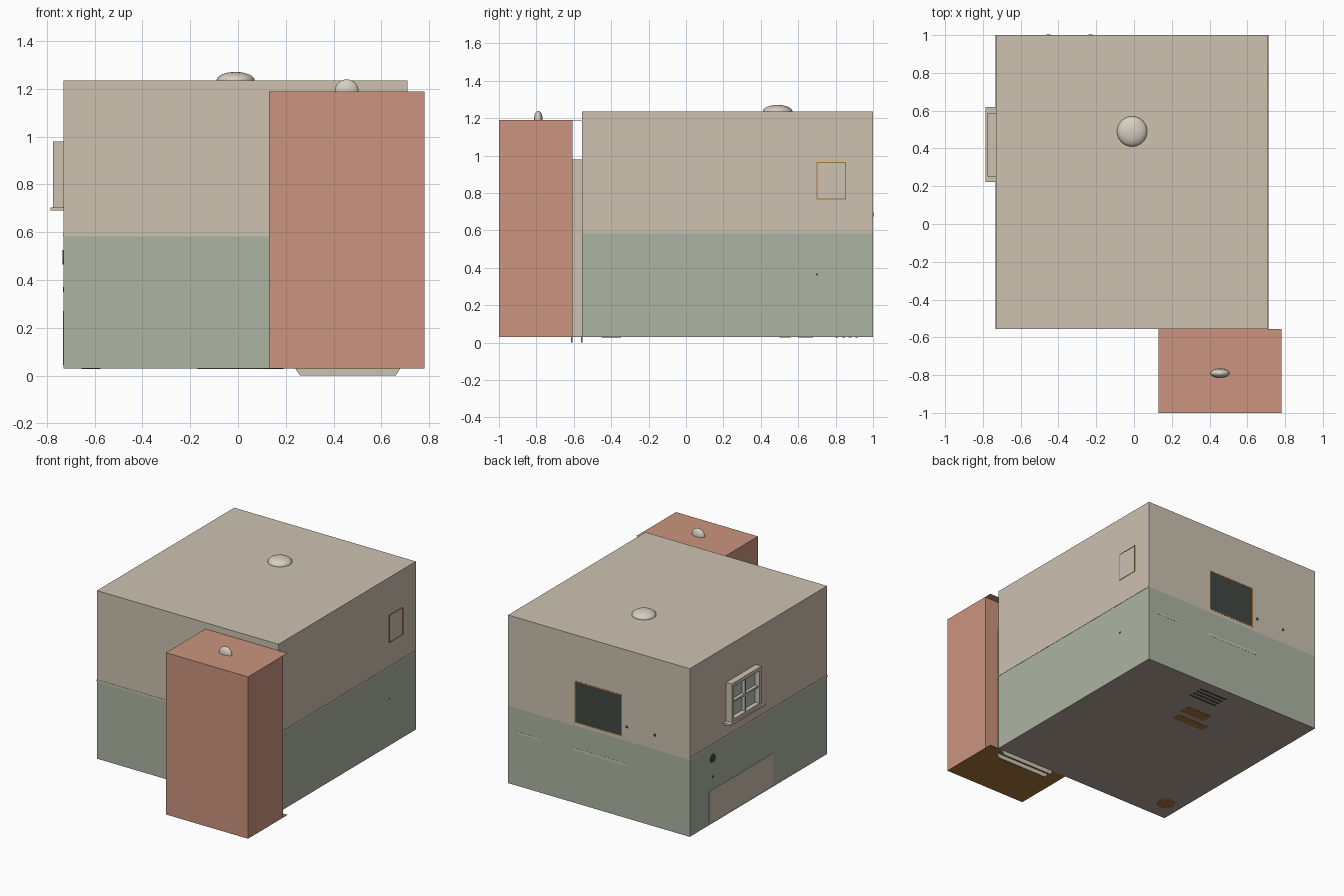
import bpy, bmesh, math
from mathutils import Matrix

if "Cube" in bpy.data.objects:
    bpy.data.objects.remove(bpy.data.objects["Cube"])


def mat(name, r, g, b):
    lin = [((c / 255 + 0.055) / 1.055) ** 2.4 for c in (r, g, b)]
    m = bpy.data.materials.new(name)
    m.diffuse_color = (*lin, 1)
    m.use_nodes = True
    m.node_tree.nodes["Principled BSDF"].inputs["Base Color"].default_value = m.diffuse_color
    return m


BEIGE = mat("beige", 205, 194, 177)
GREEN = mat("sage_green", 172, 181, 162)
RED = mat("terracotta", 203, 148, 126)
FLOOR = mat("grey_floor", 176, 163, 151)
BROWN = mat("wood_brown", 166, 117, 60)
DARK = mat("charcoal", 66, 72, 68)
GLASS = mat("window_glass", 180, 192, 184)
CREAM = mat("lamp_cream", 214, 206, 192)


def finish(name, bm, mats):
    me = bpy.data.meshes.new(name)
    bm.to_mesh(me)
    bm.free()
    for m in mats:
        me.materials.append(m)
    ob = bpy.data.objects.new(name, me)
    bpy.context.collection.objects.link(ob)
    return ob


def box(name, x, y, z, *mats, open_top=False, open_bottom=False):
    """Box from ranges; a second material goes on the underside."""
    bm = bmesh.new()
    size = [b - a for a, b in (x, y, z)]
    mid = [(a + b) / 2 for a, b in (x, y, z)]
    bmesh.ops.create_cube(bm, size=1, matrix=Matrix.Translation(mid) @ Matrix.Diagonal((*size, 1)))
    bm.normal_update()
    for f in list(bm.faces):
        if f.normal.z < -0.5 and len(mats) > 1:
            f.material_index = 1
        if (f.normal.z > 0.5 and open_top) or (f.normal.z < -0.5 and open_bottom):
            bm.faces.remove(f)
    return finish(name, bm, mats)


def dome(name, loc, radii, m):
    bm = bmesh.new()
    bmesh.ops.create_uvsphere(bm, u_segments=32, v_segments=16, radius=1,
                              matrix=Matrix.Translation(loc) @ Matrix.Diagonal((*radii, 1)))
    for f in bm.faces:
        f.smooth = True
    return finish(name, bm, [m])


def disc(name, loc, r, axis, m, depth=0.008):
    bm = bmesh.new()
    rot = Matrix.Rotation(math.pi / 2, 4, 'Y' if axis == 'X' else 'X')
    bmesh.ops.create_cone(bm, cap_ends=True, segments=20, radius1=r, radius2=r, depth=depth,
                          matrix=Matrix.Translation(loc) @ rot)
    return finish(name, bm, [m])


X0, X1, Y0, Y1 = -0.73, 0.71, -0.555, 1.0

# Main room: green lower walls, beige upper walls and ceiling, rail between
box("lower_walls", (X0, X1), (Y0, Y1), (0.03, 0.583), GREEN, FLOOR, open_top=True)
box("upper_walls", (X0, X1), (Y0, Y1), (0.583, 1.235), BEIGE, open_bottom=True)
e = 0.002
box("wall_rail", (X0 - e, X1 + e), (Y0 - e, Y1 - 0.0005), (0.583, 0.597), BEIGE)

# Small side room, with floor and ceiling sheets that reach the main room
box("side_room_walls", (0.13, 0.78), (-1, -0.607), (0.031, 1.189), RED, open_top=True, open_bottom=True)
box("side_room_ceiling", (0.13, 0.78), (-1, Y0), (1.188, 1.19), RED)
box("side_room_floor", (0.13, 0.78), (-1, Y0), (0.03, 0.032), BROWN)

# Doorway between the rooms, with sloped threshold strips under it
box("door_frame", (0.25, 0.67), (-0.607, Y0), (0.032, 0.98), BEIGE)
for i, y in enumerate((-0.61, -0.558)):
    ob = box(f"threshold_{i + 1}", (0.24, 0.68), (y - 0.004, y + 0.004), (0.0, 0.03), BEIGE)
    for v in ob.data.vertices:
        if v.co.z < 0.01:
            v.co.x += 0.02 if v.co.x < 0.4 else -0.02

# Ceiling lamps poking through the roofs
dome("main_lamp", (-0.01, 0.49, 1.235), (0.08, 0.08, 0.036), CREAM)
disc_rim = box("lamp_rim", (-0.05, 0.03), (0.45, 0.53), (1.235, 1.238), BROWN)
dome("side_lamp", (0.455, -0.79, 1.19), (0.05, 0.024, 0.05), CREAM)

# Left window: glass, frame, crossbars, sill
wx = (-0.775, X0)
box("window_glass", (-0.742, X0), (0.26, 0.58), (0.70, 0.97), GLASS)
for i, y in enumerate((0.252, 0.563)):
    box(f"window_side_{i + 1}", wx, (y, y + 0.025), (0.70, 0.98), BEIGE)
box("window_head", wx, (0.252, 0.588), (0.955, 0.98), BEIGE)
box("window_foot", wx, (0.252, 0.588), (0.70, 0.722), BEIGE)
box("window_mullion", (-0.765, X0), (0.413, 0.427), (0.71, 0.97), BEIGE)
box("window_transom", (-0.765, X0), (0.26, 0.58), (0.832, 0.846), BEIGE)
box("window_sill", (-0.785, X0), (0.222, 0.62), (0.69, 0.703), BEIGE)

# Left wall: headboard panel, round dial and small knob
box("headboard_panel", (X0 - e, X0), (0.06, 0.78), (0.045, 0.27), BEIGE)
disc("wall_dial", (X0, 0.74, 0.495), 0.03, 'X', DARK)
disc("left_knob", (X0, 0.74, 0.36), 0.01, 'X', DARK, 0.004)
disc("right_knob", (X1, 0.70, 0.365), 0.006, 'X', DARK, 0.004)


def outline(name, axis, c, u, z, w, m):
    """Thin rectangular outline on a wall facing x or y."""
    parts = [(u, (z[0], z[0] + w)), (u, (z[1] - w, z[1])),
             ((u[0], u[0] + w), z), ((u[1] - w, u[1]), z)]
    for i, (uu, zz) in enumerate(parts):
        xy = ((c, c + e), uu) if axis == 'X' else (uu, (c - 0.001, c + 0.001))
        box(f"{name}_{i + 1}", *xy, zz, m)


# Back wall: dark screen in a thin frame, shelf edges, small pegs
box("back_screen", (-0.185, 0.175), (0.999, 1.0005), (0.612, 0.90), DARK)
outline("screen_frame", 'Y', Y1, (-0.192, 0.182), (0.606, 0.906), 0.007, BROWN)
box("shelf_edge_long", (-0.23, 0.195), (0.999, 1.001), (0.405, 0.422), BEIGE)
box("shelf_edge_short", (0.45, 0.64), (0.999, 1.001), (0.405, 0.418), BEIGE)
for i, x in enumerate((-0.23, -0.453)):
    disc(f"back_peg_{i + 1}", (x, Y1, 0.685), 0.01, 'Y', DARK, 0.004)

# Right wall: thin picture outline
outline("picture_frame", 'X', X1, (0.697, 0.855), (0.765, 0.965), 0.005, BROWN)

# Furniture bases showing through the floor
box("rug_patch_1", (-0.17, 0.08), (0.50, 0.56), (0.0285, 0.03), BROWN)
box("rug_patch_2", (-0.10, 0.10), (0.60, 0.68), (0.0285, 0.03), BROWN)
for i in range(4):
    y = 0.80 + 0.035 * i
    box(f"cabinet_base_{i + 1}", (-0.03, 0.19), (y, y + 0.014), (0.0285, 0.03), DARK)
dome("pot_base", (-0.615, -0.40, 0.03), (0.06, 0.06, 0.002), BROWN)
